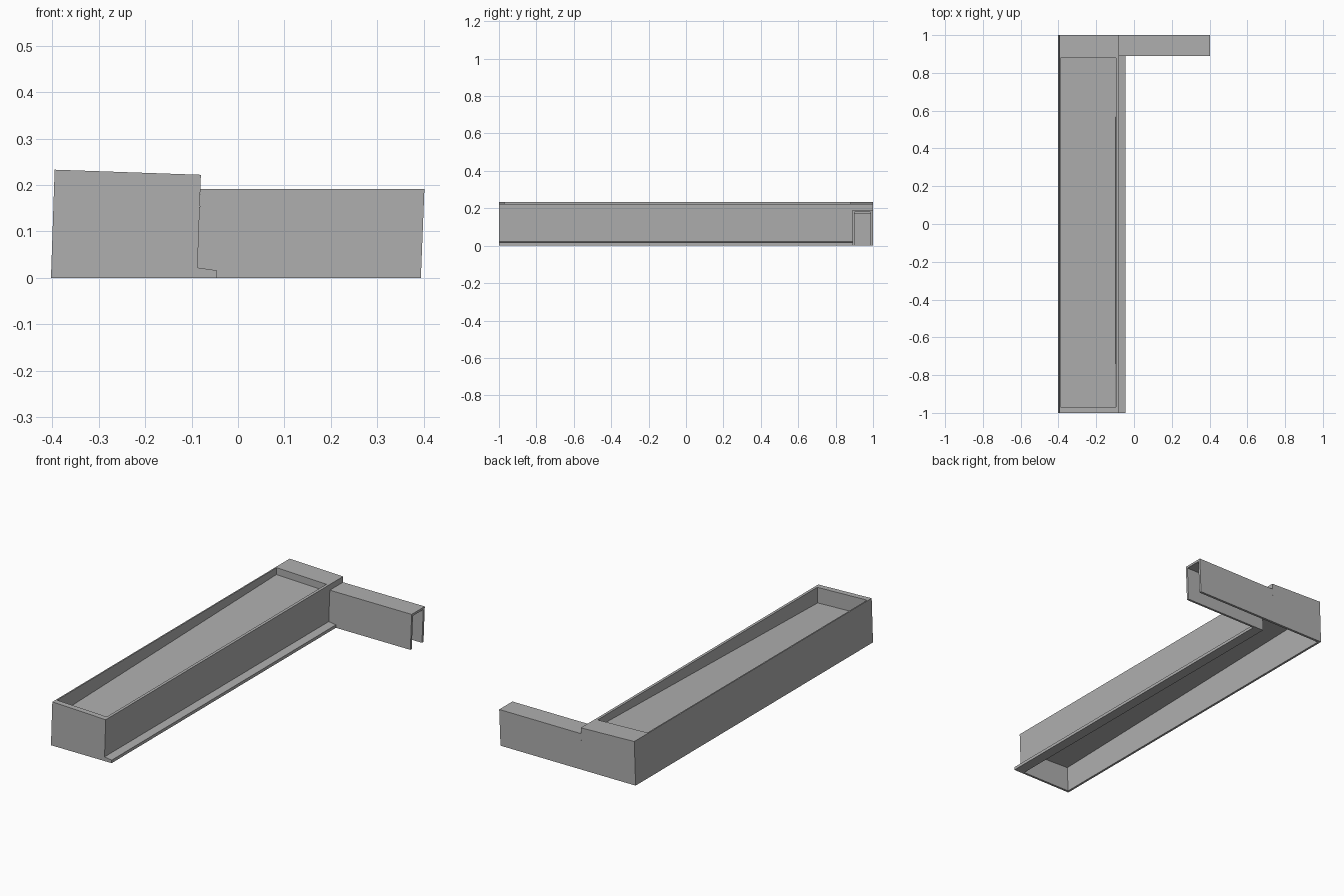
import bpy, bmesh

if "Cube" in bpy.data.objects:
    bpy.data.objects.remove(bpy.data.objects["Cube"])

LEAN = 0.035  # sideways lean of the tray: walls tip in x, top and floor drop in z

grey = bpy.data.materials.new("plain grey")
grey.diffuse_color = (0.43, 0.43, 0.43, 1)
grey.use_nodes = True
grey.node_tree.nodes["Principled BSDF"].inputs["Base Color"].default_value = grey.diffuse_color


def prism(name, profile, axis, a, b, lean=0.0, tilt=0.0):
    """Extrude a profile along x (profile is y,z) or along y (profile is x,z)."""
    bm = bmesh.new()
    ends = []
    for t in (a, b):
        pts = [(t, p, q) if axis == "x" else (p, t, q) for p, q in profile]
        ends.append([bm.verts.new((x + lean * z, y, z - tilt * (x + 0.24)))
                     for x, y, z in pts])
    n = len(profile)
    bm.faces.new(ends[0])
    bm.faces.new(ends[1])
    for i in range(n):
        j = (i + 1) % n
        bm.faces.new((ends[0][i], ends[0][j], ends[1][j], ends[1][i]))
    bmesh.ops.recalc_face_normals(bm, faces=bm.faces)
    mesh = bpy.data.meshes.new(name)
    bm.to_mesh(mesh)
    bm.free()
    mesh.materials.append(grey)
    obj = bpy.data.objects.new(name, mesh)
    bpy.context.collection.objects.link(obj)
    return obj


def cut(target, cutter):
    """Subtract the cutter and remove it."""
    mod = target.modifiers.new("cut", "BOOLEAN")
    mod.operation = "DIFFERENCE"
    mod.solver = "EXACT"
    mod.object = cutter
    bpy.context.view_layer.objects.active = target
    bpy.ops.object.modifier_apply(modifier=mod.name)
    bpy.data.objects.remove(cutter)


# Long leaning tray body
tray = prism("tray", [(-0.403, 0), (-0.395, 0.233), (-0.08, 0.222), (-0.088, 0)],
             "y", -1, 1)

# Recess in the top, its floor falling towards the front
cut(tray, prism("recess_cutter",
                [(-0.97, 0.3), (0.88, 0.3), (0.88, 0.19), (-0.97, 0.145)],
                "x", -0.396, -0.103, LEAN, LEAN))

# Hollow underside following the recess floor
cut(tray, prism("cavity_cutter",
                [(-0.988, -0.05), (0.987, -0.05), (0.987, 0.176), (-0.988, 0.129)],
                "x", -0.391, -0.101, LEAN, LEAN))

# Opening from the hollow into the side arm
cut(tray, prism("opening_cutter",
                [(0.901, -0.05), (0.987, -0.05), (0.987, 0.179), (0.901, 0.179)],
                "x", -0.15, -0.05))

# Low flange along the right wall
prism("flange", [(-0.0885, 0), (-0.0875, 0.022), (-0.045, 0.016), (-0.045, 0)],
      "y", -1, 0.89)

# Side arm: channel open at the bottom and at its far end
prism("side_arm",
      [(0.889, 0), (0.889, 0.191), (1, 0.191), (1, 0),
       (0.987, 0), (0.987, 0.179), (0.901, 0.179), (0.901, 0)],
      "x", -0.0885, 0.394, 0.04)
